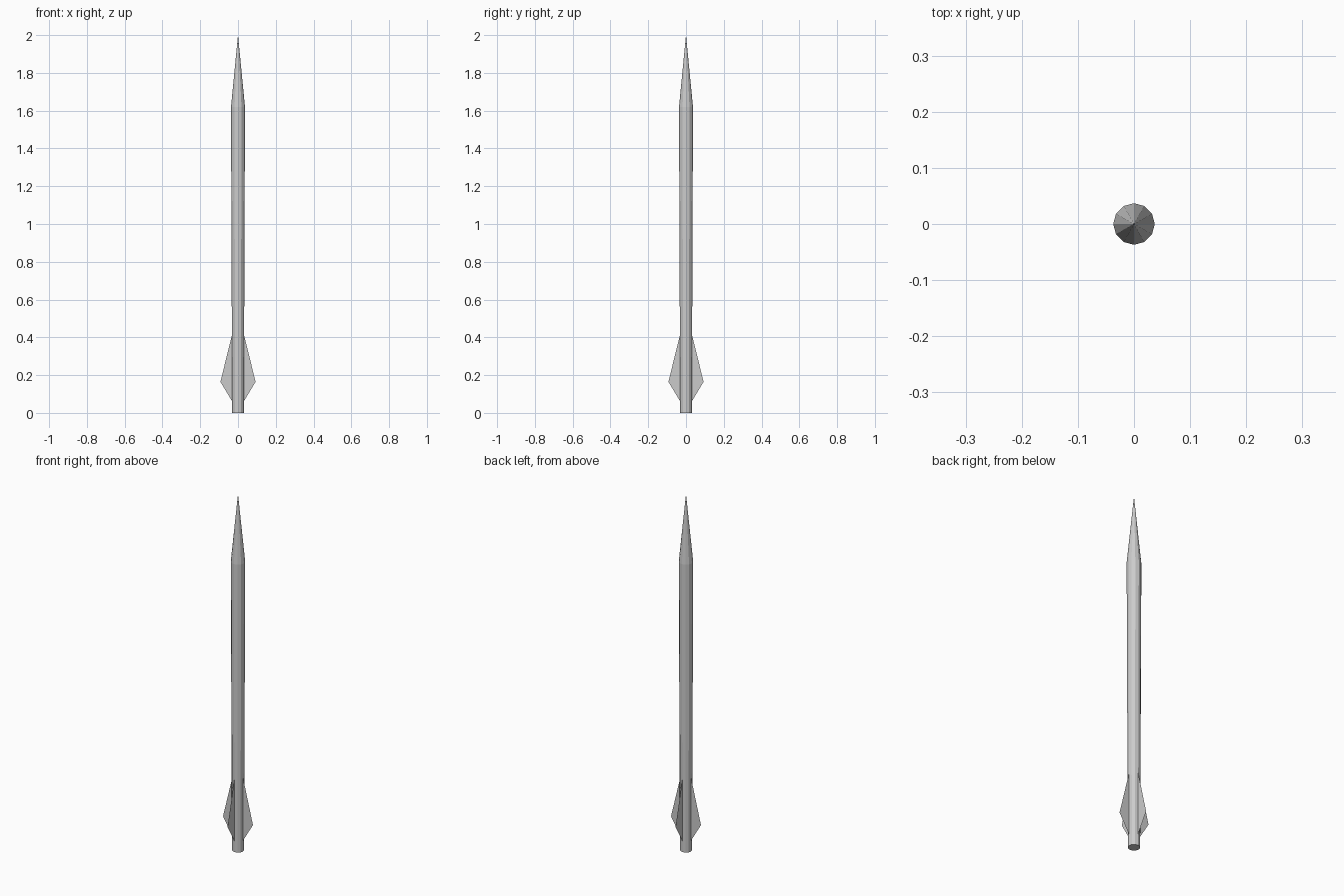
import bpy, bmesh
from math import cos, sin, pi

if "Cube" in bpy.data.objects:
    bpy.data.objects.remove(bpy.data.objects["Cube"])

SIDES = 12


def make_object(name, bm):
    mesh = bpy.data.meshes.new(name)
    bm.to_mesh(mesh)
    bm.free()
    obj = bpy.data.objects.new(name, mesh)
    bpy.context.collection.objects.link(obj)
    return obj


def lathe(name, profile, cap_bottom=False):
    """Faceted turned part from (radius, z) points; radius 0 makes a point."""
    bm = bmesh.new()
    rings = []
    for r, z in profile:
        n = SIDES if r else 1
        rings.append([bm.verts.new((r * cos(2 * pi * i / SIDES),
                                    r * sin(2 * pi * i / SIDES), z)) for i in range(n)])
    for low, high in zip(rings, rings[1:]):
        for i in range(SIDES):
            j = (i + 1) % SIDES
            if len(high) == 1:
                bm.faces.new((low[i], low[j], high[0]))
            else:
                bm.faces.new((low[i], low[j], high[j], high[i]))
    if cap_bottom:
        bm.faces.new(rings[0][::-1])
    return make_object(name, bm)


# Slightly tapered tube and pointed nose
lathe("body", [(0.031, 0), (0.037, 1.62)], cap_bottom=True)
lathe("nose_cone", [(0.037, 1.62), (0, 2.0)])

# Four paper-thin tail fins
fin_profile = [(0.025, 0.06), (0.0305, 0.06), (0.093, 0.165), (0.0325, 0.41), (0.025, 0.41)]
for k in range(4):
    bm = bmesh.new()
    a = k * pi / 2
    bm.faces.new([bm.verts.new((r * cos(a), r * sin(a), z)) for r, z in fin_profile])
    make_object(f"tail_fin_{k + 1}", bm)
